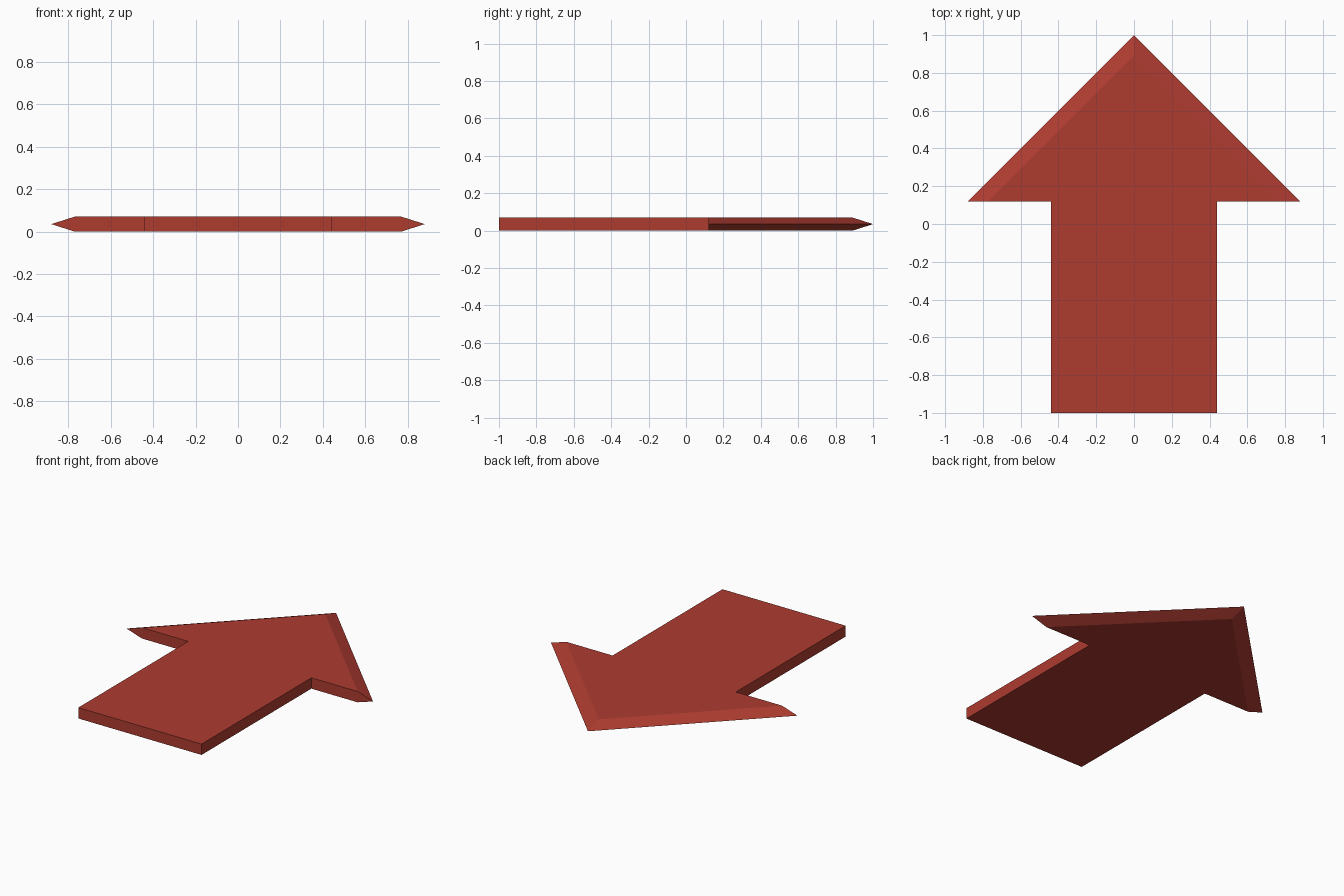
import bpy, bmesh

if "Cube" in bpy.data.objects:
    bpy.data.objects.remove(bpy.data.objects["Cube"])

SHAFT, NECK, THICK, BEVEL = 0.44, 0.12, 0.07, 0.11


def outline(inset):
    """Arrow outline; inset pulls in the two slanted head edges."""
    wing = 0.88 - inset
    return [(-SHAFT, -1), (SHAFT, -1), (SHAFT, NECK), (wing, NECK),
            (0, 1 - inset), (-wing, NECK), (-SHAFT, NECK)]


# Arrow plate: three stacked outlines, widest at mid height for the knife-edged head
bm = bmesh.new()
rings = [[bm.verts.new((x, y, z)) for x, y in outline(inset)]
         for z, inset in ((0, BEVEL), (THICK / 2, 0), (THICK, BEVEL))]
bm.faces.new(rings[0][::-1])
bm.faces.new(rings[-1])
for low, high in zip(rings, rings[1:]):
    for i in range(len(low)):
        j = (i + 1) % len(low)
        bm.faces.new((low[i], low[j], high[j], high[i]))
bmesh.ops.recalc_face_normals(bm, faces=bm.faces[:])

mesh = bpy.data.meshes.new("arrow")
bm.to_mesh(mesh)
bm.free()
arrow = bpy.data.objects.new("arrow", mesh)
bpy.context.collection.objects.link(arrow)

# Red paint
red = bpy.data.materials.new("red")
red.diffuse_color = (0.42, 0.045, 0.03, 1)
red.use_nodes = True
red.node_tree.nodes["Principled BSDF"].inputs["Base Color"].default_value = red.diffuse_color
mesh.materials.append(red)
